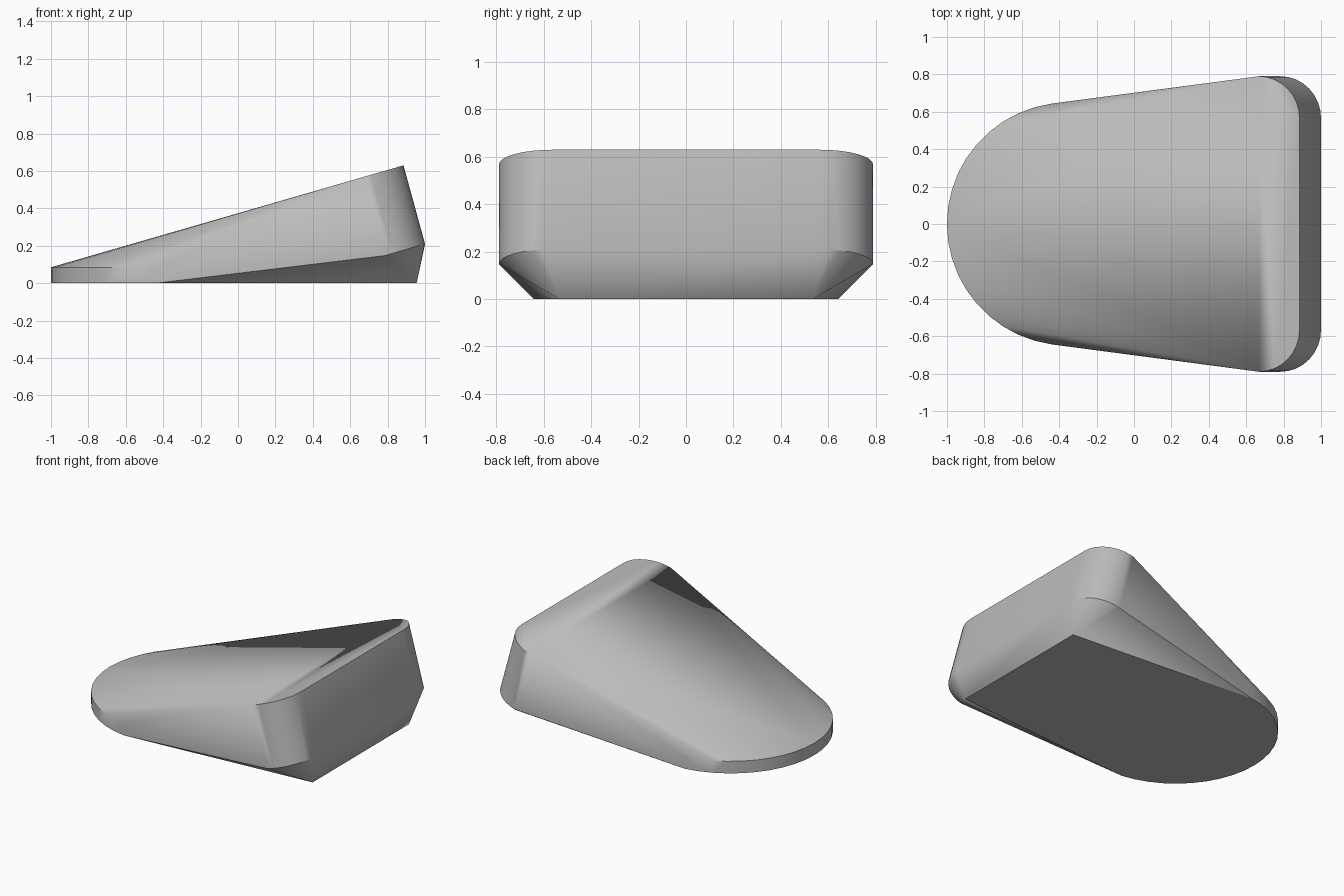
import bpy, bmesh
from math import sin, cos, pi, radians, atan2
from mathutils import Vector

cube = bpy.data.objects.get("Cube")
if cube:
    bpy.data.objects.remove(cube)

grey = bpy.data.materials.new("plain grey")
grey.use_nodes = True
colour = (0.5, 0.5, 0.5, 1)
grey.diffuse_color = colour
grey.node_tree.nodes["Principled BSDF"].inputs["Base Color"].default_value = colour

NOSE_R, NOSE_X, NOSE_H = 0.65, -0.35, 0.085
HALF_W, CORNER_R = 0.79, 0.225
slope = atan2(0.63 - NOSE_H, 1.885)
along = Vector((cos(slope), 0, sin(slope)))

points = []

# Rounded low nose, a short upright wall
for i in range(-10, 11):
    a = radians(i * 8.2)
    for z in (0, NOSE_H):
        points.append(Vector((NOSE_X - NOSE_R * cos(a), NOSE_R * sin(a), z)))

# Tilted tall end with rounded corners, top and lower rims
for edge in (Vector((0.885, 0, 0.63)), Vector((1.0, 0, 0.21))):
    for side in (-1, 1):
        for i in range(9):
            a = i * pi / 16
            p = edge - along * CORNER_R * (1 - cos(a))
            p.y = side * (HALF_W - CORNER_R * (1 - sin(a)))
            points.append(p)

# Narrower foot corners under the tall end
for side in (-1, 1):
    points.append(Vector((0.955, side * 0.535, 0)))

# Wrap the rims in one tapering skin
bm = bmesh.new()
for p in points:
    bm.verts.new(p)
hull = bmesh.ops.convex_hull(bm, input=bm.verts[:])
loose = [v for v in bm.verts if not v.link_faces]
bmesh.ops.delete(bm, geom=loose, context='VERTS')
bmesh.ops.dissolve_limit(bm, angle_limit=radians(0.3),
                         verts=bm.verts[:], edges=bm.edges[:])
bmesh.ops.recalc_face_normals(bm, faces=bm.faces[:])

mesh = bpy.data.meshes.new("wedge_body")
bm.to_mesh(mesh)
bm.free()
mesh.materials.append(grey)
body = bpy.data.objects.new("wedge_body", mesh)
bpy.context.collection.objects.link(body)

bpy.ops.object.select_all(action='DESELECT')
body.select_set(True)
bpy.context.view_layer.objects.active = body
bpy.ops.object.shade_smooth_by_angle(angle=radians(30))
